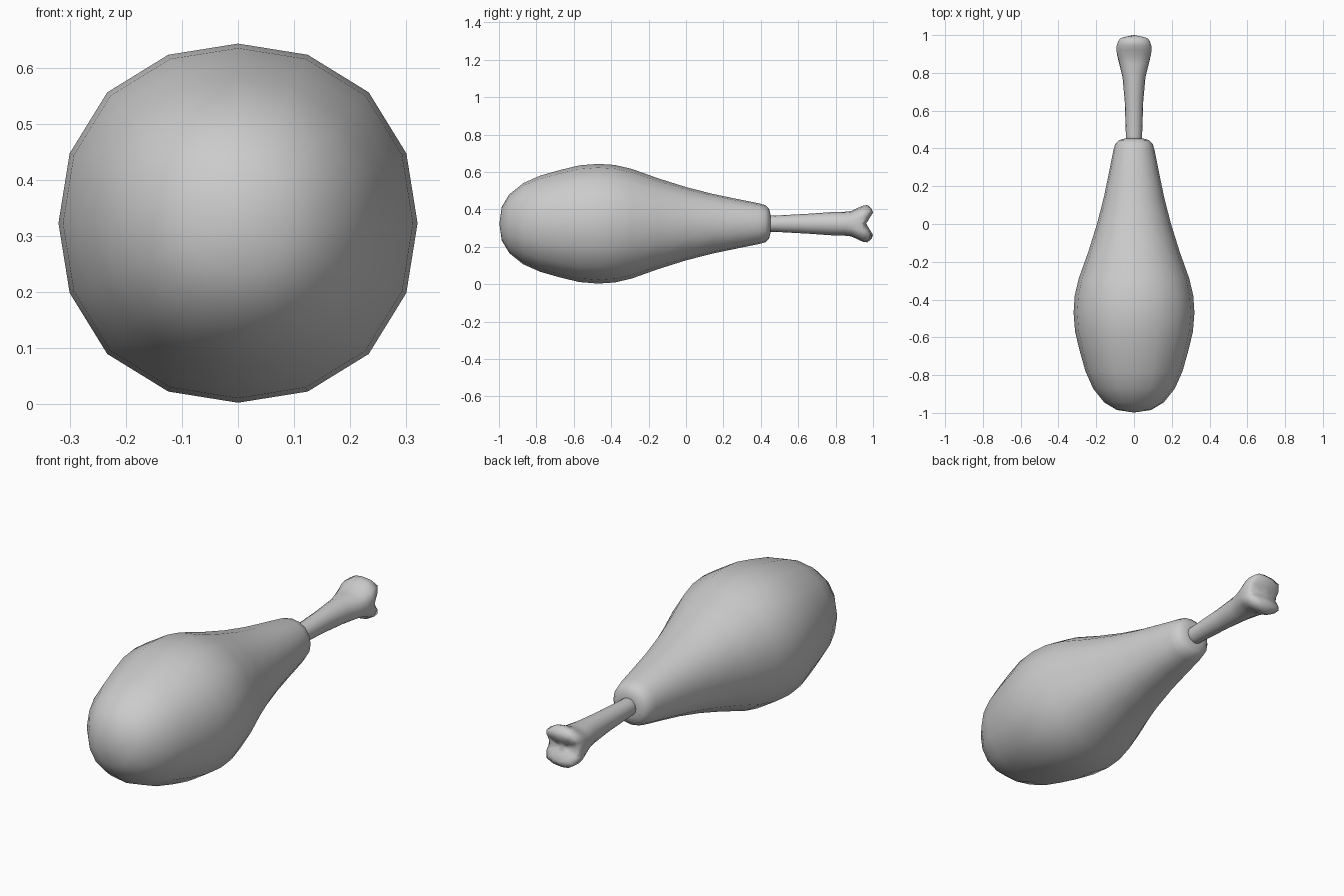
import bpy, bmesh, math

if "Cube" in bpy.data.objects:
    bpy.data.objects.remove(bpy.data.objects["Cube"])

SIDES = 16
CZ = 0.323  # height of the long axis


def skin(name, rings, start, end):
    """Join rings of points lying around the y axis and close both ends."""
    bm = bmesh.new()
    loops = [[bm.verts.new(p) for p in ring] for ring in rings]
    for a, b in zip(loops, loops[1:]):
        for i in range(SIDES):
            j = (i + 1) % SIDES
            bm.faces.new((a[i], a[j], b[j], b[i]))
    for loop, y in ((loops[0], start), (loops[-1], end)):
        tip = bm.verts.new((0, y, CZ))
        for i in range(SIDES):
            bm.faces.new((loop[i], loop[(i + 1) % SIDES], tip))
    bmesh.ops.recalc_face_normals(bm, faces=bm.faces)
    mesh = bpy.data.meshes.new(name)
    bm.to_mesh(mesh)
    bm.free()
    for poly in mesh.polygons:
        poly.use_smooth = True
    obj = bpy.data.objects.new(name, mesh)
    bpy.context.collection.objects.link(obj)
    return obj


angles = [2 * math.pi * i / SIDES for i in range(SIDES)]


# Meat: pear-shaped lathe, very slightly squared in section
def meat_ring(y, r):
    ring = []
    for a in angles:
        k = r * (1 + 0.03 * math.sin(2 * a) ** 2)
        ring.append((k * math.cos(a), y, CZ + k * math.sin(a)))
    return ring


meat_profile = [(-0.985, 0.09), (-0.945, 0.157), (-0.87, 0.217), (-0.78, 0.257),
                (-0.67, 0.288), (-0.57, 0.312), (-0.47, 0.32), (-0.38, 0.314),
                (-0.29, 0.293), (-0.15, 0.243), (0.0, 0.196), (0.14, 0.16),
                (0.27, 0.133), (0.39, 0.109), (0.425, 0.099), (0.444, 0.08),
                (0.452, 0.05)]
skin("meat", [meat_ring(y, r) for y, r in meat_profile], -0.998, 0.452)


# Bone: shaft flaring into a wide end, grooved between two knuckles
def bone_ring(y, rx, rz, groove):
    return [(rx * math.cos(a) * (1 - groove * math.cos(a) ** 8), y,
             CZ + rz * math.sin(a)) for a in angles]


def knuckle_y(x, z):
    y = 1 - 0.028 * (x / 0.1) ** 2
    if abs(z) < 0.06:
        return y - 0.037 * (1 - abs(z) / 0.06)
    return y - 0.03 * ((abs(z) - 0.06) / 0.04) ** 2


bone_profile = [(0.40, 0.043, 0.043, 0), (0.47, 0.043, 0.043, 0),
                (0.65, 0.049, 0.053, 0), (0.78, 0.061, 0.062, 0),
                (0.85, 0.083, 0.064, 0.05), (0.885, 0.099, 0.068, 0.12),
                (0.92, 0.115, 0.085, 0.22), (0.945, 0.115, 0.096, 0.26)]
bone_rings = [bone_ring(*p) for p in bone_profile]
for s in (1.0, 0.8, 0.6, 0.3):
    ring = bone_ring(0, 0.106 * s, 0.1 * s, 0.26)
    bone_rings.append([(x, knuckle_y(x, z - CZ), z) for x, _, z in ring])
skin("bone", bone_rings, 0.40, knuckle_y(0, 0))
